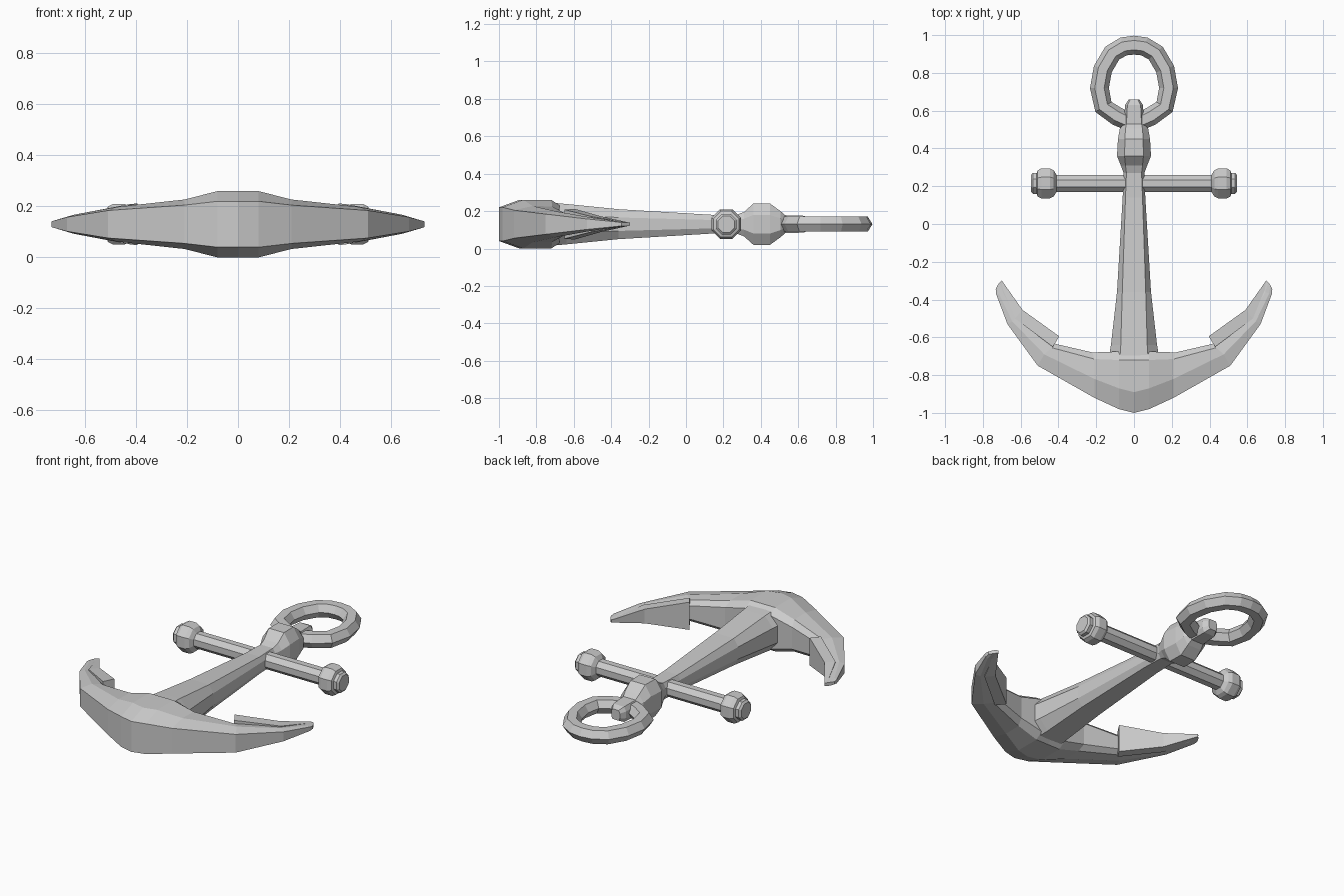
import bpy, bmesh
from math import cos, sin, tau, pi
from mathutils import Vector

if "Cube" in bpy.data.objects:
    bpy.data.objects.remove(bpy.data.objects["Cube"])

ZC = 0.13  # mid-plane height


def loft(name, rings, closed=False):
    """Skin a list of equal-length point rings; cap the ends unless closed."""
    bm = bmesh.new()
    vs = [[bm.verts.new((x, y, z + ZC)) for x, y, z in r] for r in rings]
    n = len(vs[0])
    pairs = list(zip(vs, vs[1:])) + ([(vs[-1], vs[0])] if closed else [])
    for a, b in pairs:
        for i in range(n):
            j = (i + 1) % n
            bm.faces.new((a[i], a[j], b[j], b[i]))
    if not closed:
        bm.faces.new(vs[0])
        bm.faces.new(vs[-1])
    bmesh.ops.recalc_face_normals(bm, faces=bm.faces)
    me = bpy.data.meshes.new(name)
    bm.to_mesh(me)
    bm.free()
    ob = bpy.data.objects.new(name, me)
    bpy.context.collection.objects.link(ob)
    return ob


# Shank with collar and eye: y, half top width, half width, half height
shank = [(-.72, .075, .135, .115), (-.64, .07, .122, .108), (-.36, .062, .09, .08),
         (.14, .045, .06, .05), (.27, .04, .055, .05), (.31, .045, .07, .065),
         (.36, .05, .09, .11), (.45, .048, .085, .11), (.505, .045, .075, .07),
         (.53, .04, .052, .048), (.63, .035, .048, .045), (.66, .02, .028, .03)]
rings = []
for y, a, b, h in shank:
    k = h * .45
    rings.append([(a, y, h), (b, y, k), (b, y, -k), (a, y, -h),
                  (-a, y, -h), (-b, y, -k), (-b, y, k), (-a, y, h)])
loft("shank", rings)

# Stock with knobbed ends: x, radius
half = [(.41, .048), (.425, .075), (.445, .086), (.49, .086), (.51, .075),
        (.515, .06), (.535, .06), (.545, .048)]
prof = [(-x, r) for x, r in reversed(half)] + half
loft("stock", [[(x, .215 + r * cos(tau * (i + .5) / 8), r * sin(tau * (i + .5) / 8))
                for i in range(8)] for x, r in prof])

# Crown and arms: (x, y, half height) for outer edge, ridge, shoulder, inner edge
stations = [
    [(0, -1, .09), (0, -.89, .13), (0, -.72, .13), (0, -.68, .10)],
    [(.08, -.98, .09), (.08, -.87, .13), (.08, -.72, .13), (.08, -.675, .10)],
    [(.21, -.92, .075), (.21, -.82, .097), (.21, -.715, .095), (.22, -.68, .065)],
    [(.51, -.75, .054), (.475, -.69, .068), (.435, -.655, .062), (.415, -.635, .04)],
    [(.67, -.53, .028), (.645, -.515, .037), (.62, -.50, .034), (.605, -.485, .025)],
    [(.73, -.37, .012), (.715, -.37, .016), (.695, -.36, .016), (.675, -.35, .012)],
    [(.732, -.345, .008), (.722, -.325, .01), (.712, -.31, .01), (.70, -.30, .008)],
]


def arm_ring(st, s):
    up = [(s * x, y, z) for x, y, z in st]
    return up + [(x, y, -z) for x, y, z in reversed(up)]


loft("crown_arms", [arm_ring(s, -1) for s in reversed(stations[1:])]
     + [arm_ring(s, 1) for s in stations])

# Palms: tapering plates on the inner side of each arm
palm = [((.395, -.595), (.43, -.65), .082), ((.59, -.455), (.63, -.50), .042),
        ((.698, -.302), (.708, -.31), .008)]
for s, side in ((-1, "left"), (1, "right")):
    loft("palm_" + side, [[(s * i[0], i[1], h), (s * o[0], o[1], h * .95),
                           (s * o[0], o[1], -h * .95), (s * i[0], i[1], -h)]
                          for i, o, h in palm])

# Egg-shaped ring with a hexagonal section
right = [(.09, .57), (.162, .62), (.183, .72), (.165, .82), (.115, .905), (.055, .94)]
path = [(0, .53)] + right + [(0, .947)] + [(-x, y) for x, y in reversed(right)]
rings = []
for i, (x, y) in enumerate(path):
    p, q = Vector(path[i - 1]), Vector(path[(i + 1) % len(path)])
    t = (q - p).normalized()
    nx, ny = t.y, -t.x
    rings.append([(x + nx * .05 * cos(a), y + ny * .05 * cos(a), .046 * sin(a))
                  for a in (tau * k / 6 for k in range(6))])
loft("ring", rings, closed=True)
